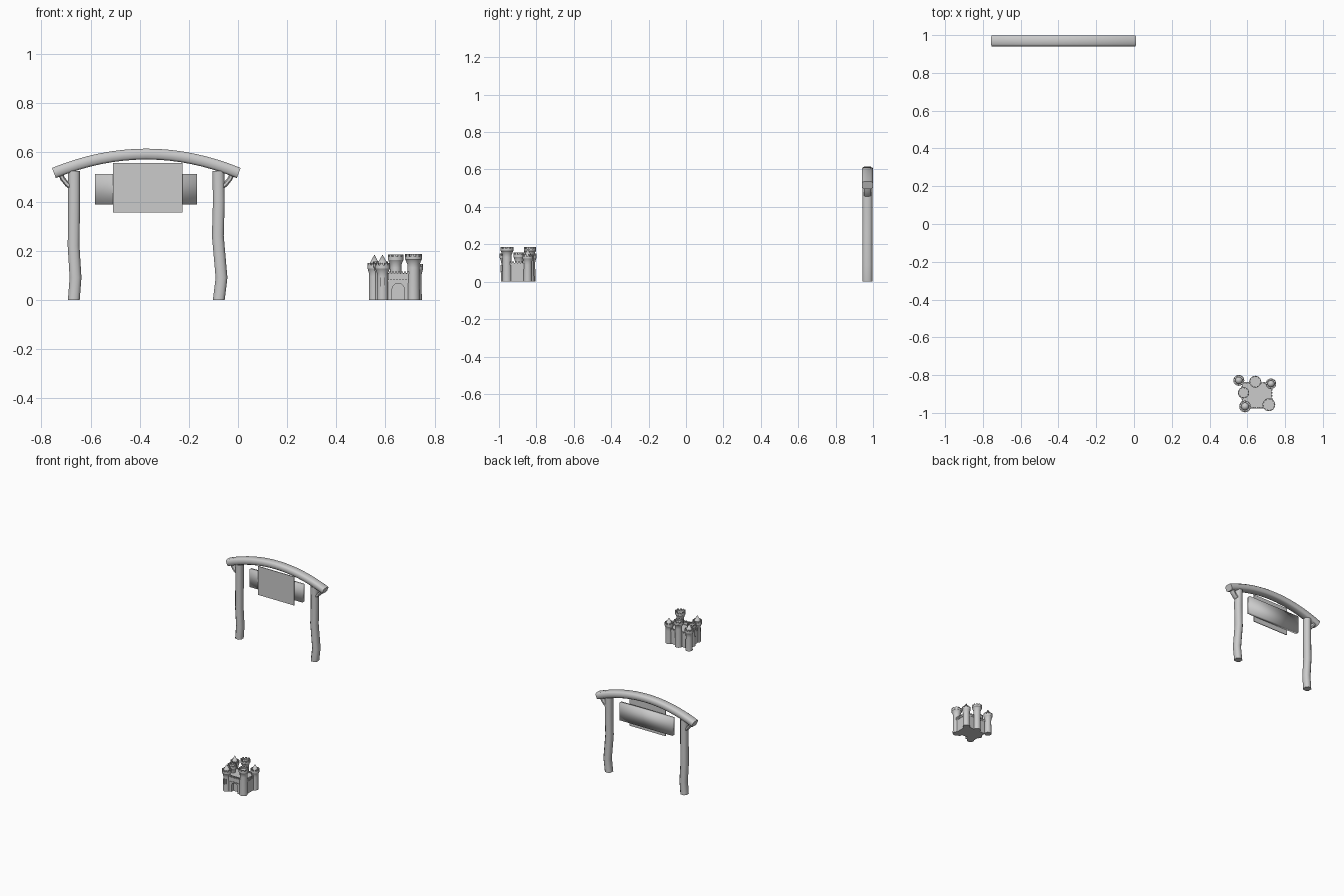
import bpy, bmesh
from math import sin, cos, pi, atan2
from mathutils import Vector

if "Cube" in bpy.data.objects:
    bpy.data.objects.remove(bpy.data.objects["Cube"])


def finish(name, bm, angle=None):
    bmesh.ops.recalc_face_normals(bm, faces=bm.faces)
    me = bpy.data.meshes.new(name)
    bm.to_mesh(me)
    bm.free()
    ob = bpy.data.objects.new(name, me)
    bpy.context.collection.objects.link(ob)
    if angle:
        bpy.ops.object.select_all(action='DESELECT')
        ob.select_set(True)
        bpy.context.view_layer.objects.active = ob
        bpy.ops.object.shade_smooth_by_angle(angle=angle)
    return ob


def add_box(bm, x0, x1, y0, y1, z0, z1):
    vs = bmesh.ops.create_cube(bm, size=1)['verts']
    for v in vs:
        v.co = Vector(((x0 + x1) / 2 + v.co.x * (x1 - x0),
                       (y0 + y1) / 2 + v.co.y * (y1 - y0),
                       (z0 + z1) / 2 + v.co.z * (z1 - z0)))
    return vs


def box(name, *dims):
    bm = bmesh.new()
    add_box(bm, *dims)
    return finish(name, bm)


def sweep(name, path, y, half_w, half_d, level=False, bevel=0.5):
    """Chamfered square section swept along a path of (x, z) points."""
    c = bevel
    section = [(1, c), (c, 1), (-c, 1), (-1, c), (-1, -c), (-c, -1), (c, -1), (1, -c)]
    bm = bmesh.new()
    rings = []
    for i, (x, z) in enumerate(path):
        a, b = path[max(i - 1, 0)], path[min(i + 1, len(path) - 1)]
        t = Vector((b[0] - a[0], b[1] - a[1])).normalized()
        n = Vector((1, 0)) if level else Vector((-t.y, t.x))
        rings.append([bm.verts.new((x + n.x * u * half_w, y + v * half_d, z + n.y * u * half_w))
                      for u, v in section])
    for r, s in zip(rings, rings[1:]):
        for k in range(8):
            bm.faces.new((r[k], r[(k + 1) % 8], s[(k + 1) % 8], s[k]))
    bm.faces.new(rings[0])
    bm.faces.new(rings[-1])
    return finish(name, bm, 1.0)


# ---- Rustic gateway ----
MID, GY = -0.373, 0.97
sweep("left_post", [(-0.668, 0), (-0.661, 0.09), (-0.669, 0.22), (-0.667, 0.38), (-0.667, 0.525)],
      GY, 0.024, 0.026, True)
sweep("right_post", [(-0.078, 0), (-0.067, 0.09), (-0.082, 0.26), (-0.078, 0.4), (-0.08, 0.525)],
      GY, 0.024, 0.026, True)

# arched beam
beam = []
for i in range(17):
    u = i / 8 - 1
    beam.append((MID + 0.376 * u, 0.593 - 0.077 * u * u))
sweep("arched_beam", beam, GY, 0.022, 0.029, bevel=0.65)

# curved braces between posts and beam ends
for side, name in ((-1, "left_brace"), (1, "right_brace")):
    pts = [(0.352, 0.518), (0.340, 0.492), (0.322, 0.470), (0.298, 0.452)]
    sweep(name, [(MID + side * x, z) for x, z in pts], GY, 0.010, 0.018)

# hanging board and flat sign panel
board = box("hanging_board", -0.582, -0.167, 0.958, 0.982, 0.388, 0.511)
for p in board.data.polygons:
    p.use_smooth = True
box("sign_panel", -0.508, -0.226, 0.949, 0.954, 0.355, 0.557)

# ---- Castle ----
N = 20


def tower(name, x, y, top, r, crown, spire=0):
    """Lathed shaft with flared crown, merlons and an optional spire."""
    deck = top - 0.009
    prof = [(r, 0), (r * 0.94, top - 0.055), (r * 0.96, top - 0.042), (crown * 0.95, top - 0.024),
            (crown, top - 0.022), (crown, deck), (crown * 0.8, deck), (crown * 0.8, deck - 0.006)]
    bm = bmesh.new()
    rings = [[bm.verts.new((x + a * cos(2 * pi * k / N), y + a * sin(2 * pi * k / N), z))
              for k in range(N)] for a, z in prof]
    for p, q in zip(rings, rings[1:]):
        for k in range(N):
            bm.faces.new((p[k], p[(k + 1) % N], q[(k + 1) % N], q[k]))
    bm.faces.new(rings[0])
    bm.faces.new(rings[-1])
    # merlons around the rim
    for k in range(10):
        a0, a1 = 2 * pi * k / 10, 2 * pi * (k + 0.58) / 10
        low, high = [[bm.verts.new((x + q * cos(a), y + q * sin(a), z))
                      for q, a in ((crown * .8, a0), (crown, a0), (crown, a1), (crown * .8, a1))]
                     for z in (deck - 0.001, top)]
        bm.faces.new(low)
        bm.faces.new(high)
        for j in range(4):
            bm.faces.new((low[j], low[(j + 1) % 4], high[(j + 1) % 4], high[j]))
    # pointed roof on a short drum
    if spire:
        zb = top - 0.002
        drum = [[bm.verts.new((x + a * cos(2 * pi * k / N), y + a * sin(2 * pi * k / N), z))
                 for k in range(N)] for a, z in ((crown * .55, deck - .007), (crown * .55, zb),
                                                 (crown * .66, zb))]
        tip = bm.verts.new((x, y, spire))
        for p, q in zip(drum, drum[1:]):
            for k in range(N):
                bm.faces.new((p[k], p[(k + 1) % N], q[(k + 1) % N], q[k]))
        for k in range(N):
            bm.faces.new((drum[2][k], drum[2][(k + 1) % N], tip))
    return finish(name, bm, 0.6)


tower("spire_tower_back_left", 0.555, -0.828, 0.150, 0.023, 0.029, 0.184)
tower("spire_tower_front_left", 0.588, -0.966, 0.150, 0.023, 0.031, 0.184)
tower("spire_tower_back_right", 0.725, -0.846, 0.145, 0.023, 0.028, 0.176)
tower("tall_tower_back", 0.642, -0.835, 0.185, 0.024, 0.032)
tower("tall_tower_front", 0.714, -0.957, 0.186, 0.026, 0.034)
tower("flat_tower_left", 0.580, -0.893, 0.155, 0.023, 0.030)

# main keep body with crenellated edges
X0, X1, Y0, Y1, ZR = 0.572, 0.728, -0.948, -0.838, 0.100
box("keep_body", X0, X1, Y0, Y1, 0, ZR)
bm = bmesh.new()
for i in range(10):
    x = X0 + (X1 - X0) * (i + 0.2) / 10
    add_box(bm, x, x + 0.009, Y1 - 0.006, Y1 + 0.002, ZR - 0.012, ZR + 0.009)
for i in range(7):
    y = Y0 + (Y1 - Y0) * (i + 0.2) / 7
    for x in (X0, X1):
        add_box(bm, x - 0.003, x + 0.004, y, y + 0.009, ZR - 0.012, ZR + 0.009)
finish("keep_battlements", bm)

# gatehouse front with an arched opening
gx, gr, gh, gf = 0.652, 0.025, 0.042, -0.970
outline = [(gx - 0.05, 0), (gx - 0.05, 0.105), (gx + 0.05, 0.105), (gx + 0.05, 0), (gx + gr, 0)]
outline += [(gx + gr * cos(pi * k / 12), gh + gr * sin(pi * k / 12)) for k in range(13)]
outline += [(gx - gr, 0)]
bm = bmesh.new()
face = bm.faces.new([bm.verts.new((x, gf, z)) for x, z in outline])
ext = bmesh.ops.extrude_face_region(bm, geom=[face], use_keep_orig=True)
for v in [g for g in ext['geom'] if isinstance(g, bmesh.types.BMVert)]:
    v.co.y = Y0 + 0.002
finish("gatehouse_wall", bm, 0.6)

# gatehouse cornice, corbels and merlons
bm = bmesh.new()
add_box(bm, gx - 0.042, gx + 0.042, gf - 0.007, gf + 0.003, 0.080, 0.107)
for i in range(7):
    x = gx - 0.038 + i * 0.0122
    add_box(bm, x, x + 0.005, gf - 0.006, gf + 0.001, 0.071, 0.081)
    add_box(bm, x, x + 0.008, gf - 0.007, gf + 0.001, 0.106, 0.116)
finish("gatehouse_cornice", bm)

# narrow banners on the front left tower
bm = bmesh.new()
for i in (-1, 0, 1):
    add_box(bm, 0.588 + i * 0.009 - 0.002, 0.588 + i * 0.009 + 0.002, -0.991, -0.978,
            0.055 - 0.006 * (i == 0), 0.09)
finish("tower_front_ribs", bm)
